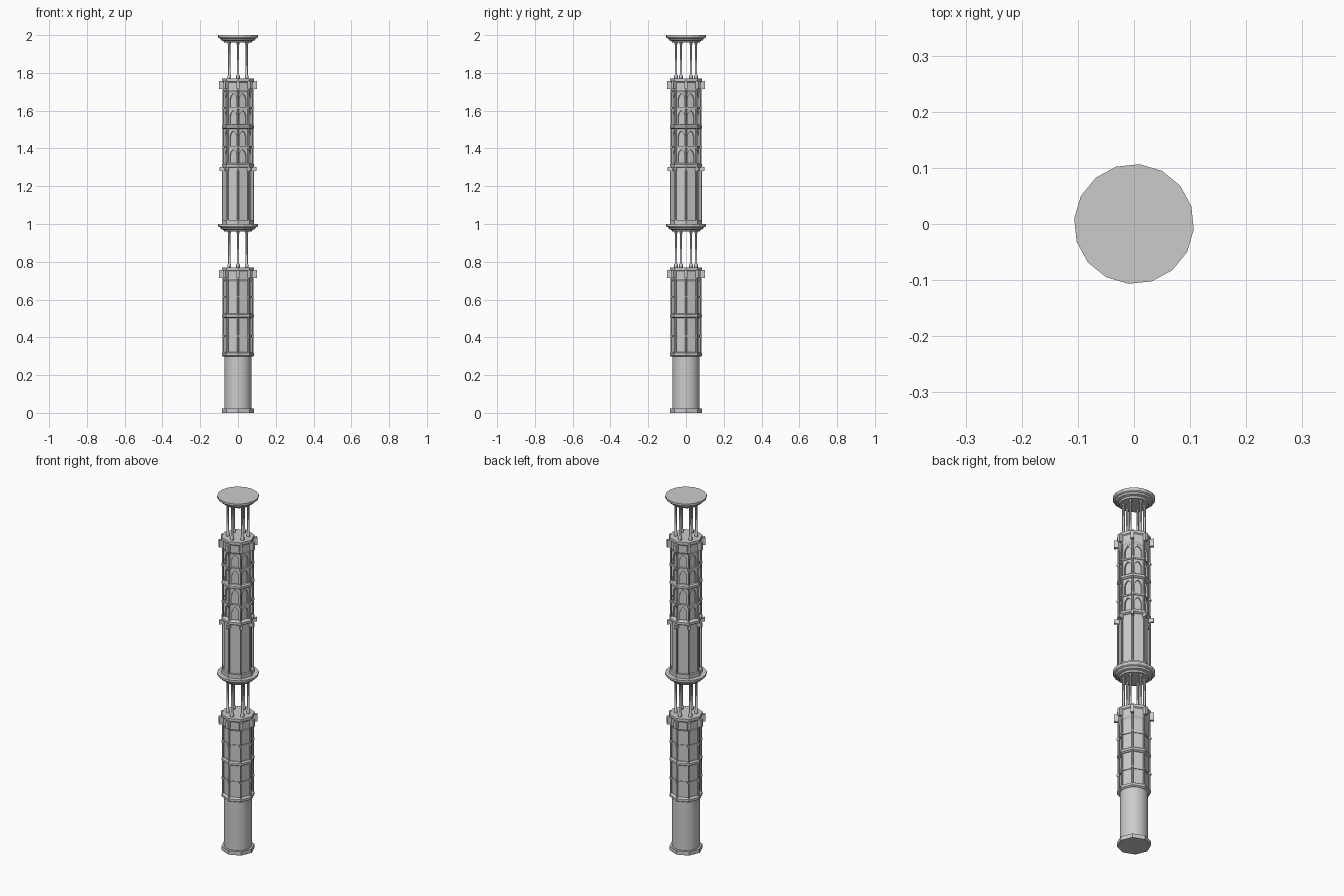
import bpy, bmesh
from math import sin, cos, radians, pi
from mathutils import Matrix

cube = bpy.data.objects.get("Cube")
if cube:
    bpy.data.objects.remove(cube)

stone = bpy.data.materials.new("grey stone")
stone.use_nodes = True
GREY = (0.6, 0.6, 0.6, 1)
stone.diffuse_color = GREY
stone.node_tree.nodes["Principled BSDF"].inputs["Base Color"].default_value = GREY


def finish(bm, name, smooth=False):
    bmesh.ops.recalc_face_normals(bm, faces=bm.faces)
    mesh = bpy.data.meshes.new(name)
    bm.to_mesh(mesh)
    bm.free()
    mesh.materials.append(stone)
    obj = bpy.data.objects.new(name, mesh)
    bpy.context.collection.objects.link(obj)
    if smooth:
        bpy.ops.object.select_all(action='DESELECT')
        obj.select_set(True)
        bpy.context.view_layer.objects.active = obj
        bpy.ops.object.shade_smooth_by_angle(angle=radians(40))
    return obj


def lathe(bm, profile, sides=8, phase=0, centre=(0, 0)):
    """Closed turned shape from (radius, height) points."""
    rings = []
    for r, z in profile:
        angles = [radians(phase) + 2 * pi * i / sides for i in range(sides)]
        rings.append([bm.verts.new((centre[0] + r * cos(a), centre[1] + r * sin(a), z))
                      for a in angles])
    for low, high in zip(rings, rings[1:]):
        for i in range(sides):
            j = (i + 1) % sides
            bm.faces.new((low[i], low[j], high[j], high[i]))
    bm.faces.new(rings[0][::-1])
    bm.faces.new(rings[-1])


def turned(name, profile, sides=8, phase=0, smooth=False):
    bm = bmesh.new()
    lathe(bm, profile, sides, phase)
    return finish(bm, name, smooth)


def band(name, r, z0, z1):
    return turned(name, [(r, z0), (r, z1)])


def around(name, count, radius, profile, phase=0, sides=8):
    """A circle of turned posts."""
    bm = bmesh.new()
    for i in range(count):
        a = radians(phase) + 2 * pi * i / count
        lathe(bm, profile, sides, 0, (radius * cos(a), radius * sin(a)))
    return finish(bm, name, True)


def blocks(name, inner, outer, width, z0, z1):
    """A box at every corner of the octagon."""
    bm = bmesh.new()
    for i in range(8):
        m = (Matrix.Rotation(i * pi / 4, 4, 'Z')
             @ Matrix.Translation(((inner + outer) / 2, 0, (z0 + z1) / 2))
             @ Matrix.Diagonal((outer - inner, width, z1 - z0, 1)))
        bmesh.ops.create_cube(bm, size=1, matrix=m)
    return finish(bm, name)


def arcade(name, z0, z1, apothem=0.066, half=0.027, w=0.018, depth=0.009):
    """A pointed-arch panel on every side of the octagon."""
    bm = bmesh.new()
    spring = z1 - 0.012 - w * 3 ** 0.5
    arc = [(-w + 2 * w * cos(radians(a)), spring + 2 * w * sin(radians(a)))
           for a in range(0, 61, 12)]
    inner = [(w, z0)] + arc + [(-x, z) for x, z in arc[-2::-1]] + [(-w, z0)]
    outline = [(-half, z0), (-half, z1), (half, z1), (half, z0)] + inner
    for i in range(8):
        turn = Matrix.Rotation((i + 0.5) * pi / 4, 4, 'Z')
        face = bm.faces.new([bm.verts.new(turn @ Matrix.Translation((apothem, x, z))
                                          @ Matrix.Identity(4).to_translation())
                             for x, z in outline])
        out = bmesh.ops.extrude_face_region(bm, geom=[face])
        verts = [v for v in out["geom"] if isinstance(v, bmesh.types.BMVert)]
        bmesh.ops.translate(bm, verts=verts, vec=turn @ Matrix.Translation((-depth, 0, 0)).to_translation())
    return finish(bm, name)


# Parts shared by both storeys
for storey, base in (("lower", 0), ("upper", 1)):
    band(storey + "_plinth", 0.086, base, base + 0.022)
    turned(storey + "_middle_ring",
           [(0.078, base + 0.503), (0.086, base + 0.508),
            (0.086, base + 0.52), (0.078, base + 0.526)])
    turned(storey + "_shaft_ring",
           [(0.078, base + 0.298), (0.086, base + 0.303),
            (0.086, base + 0.316), (0.076, base + 0.322)])
    for k, z in enumerate((0.408, 0.615)):
        band(f"{storey}_thin_ring_{k + 1}", 0.076, base + z - 0.004, base + z + 0.004)
        blocks(f"{storey}_pole_clips_{k + 1}", 0.072, 0.086, 0.01,
               base + z - 0.005, base + z + 0.005)
    around(storey + "_corner_poles", 8, 0.078,
           [(0.0045, base + 0.315), (0.0045, base + 0.73)])

    # Balcony with corner blocks
    turned(storey + "_balcony",
           [(0.072, base + 0.695), (0.081, base + 0.71), (0.081, base + 0.75),
            (0.086, base + 0.755), (0.086, base + 0.77)])
    blocks(storey + "_balcony_blocks", 0.074, 0.1, 0.016, base + 0.715, base + 0.757)

    # Open lantern of six columns
    around(storey + "_lantern_columns", 6, 0.053,
           [(0.01, base + 0.768), (0.01, base + 0.784), (0.0065, base + 0.79),
            (0.0065, base + 0.95), (0.009, base + 0.955), (0.009, base + 0.966)], 90)

    # Flared cornice
    turned(storey + "_cornice",
           [(0.073, base + 0.96), (0.077, base + 0.969), (0.09, base + 0.973),
            (0.094, base + 0.982), (0.105, base + 0.987), (0.107, base + 0.99),
            (0.107, base + 1.0)], 16, 17.2)

# Lower storey bodies
turned("lower_shaft", [(0.071, 0.02), (0.071, 0.3)], 32, 0, True)
band("lower_body", 0.072, 0.315, 0.7)

# Upper storey bodies
band("upper_shaft", 0.072, 1.02, 1.3)
around("upper_shaft_poles", 8, 0.08, [(0.0045, 1.02), (0.0045, 1.3)])
blocks("upper_shaft_brackets", 0.072, 0.099, 0.012, 1.28, 1.302)
band("upper_core", 0.062, 1.315, 1.7)
for k, (low, high) in enumerate(((1.318, 1.406), (1.41, 1.505),
                                 (1.524, 1.613), (1.617, 1.702))):
    arcade(f"arched_panels_{k + 1}", low, high)
